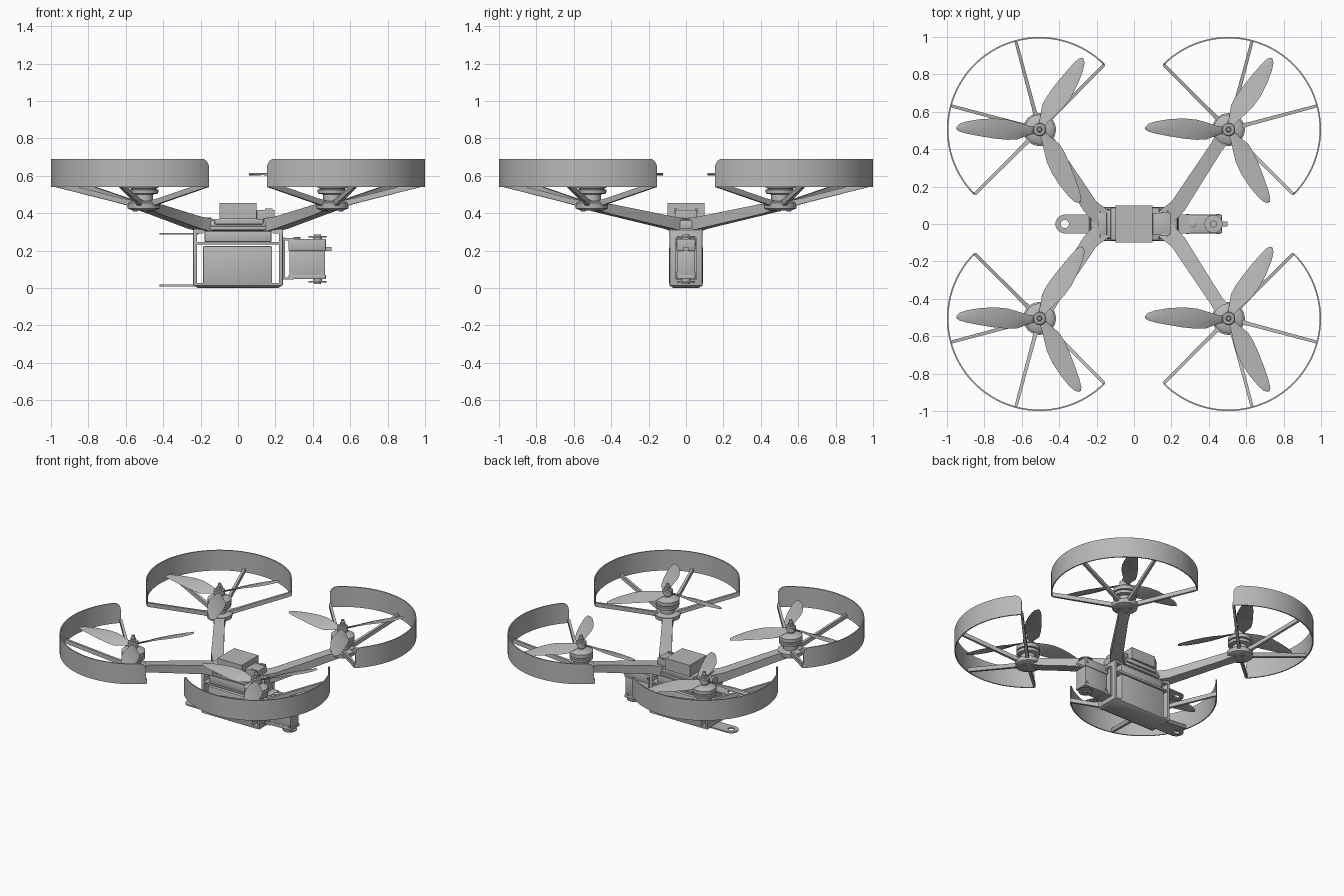
import bpy, bmesh
from math import pi, sin, cos, radians, sqrt
from mathutils import Vector

old = bpy.data.objects.get("Cube")
if old:
    bpy.data.objects.remove(old, do_unlink=True)

grey = bpy.data.materials.new("plain grey")
grey.use_nodes = True
COLOUR = (0.48, 0.48, 0.48, 1)
grey.diffuse_color = COLOUR
grey.node_tree.nodes["Principled BSDF"].inputs["Base Color"].default_value = COLOUR


def finish(name, bm):
    bmesh.ops.recalc_face_normals(bm, faces=bm.faces)
    mesh = bpy.data.meshes.new(name)
    bm.to_mesh(mesh)
    bm.free()
    mesh.materials.append(grey)
    for p in mesh.polygons:
        p.use_smooth = True
    mesh.set_sharp_from_angle(angle=radians(35))
    ob = bpy.data.objects.new(name, mesh)
    bpy.context.collection.objects.link(ob)
    return ob


def loft(name, sections, loop=False):
    """Skin a row of equal closed sections, capped or joined into a loop."""
    bm = bmesh.new()
    rings = [[bm.verts.new(p) for p in s] for s in sections]
    n = len(rings[0])
    pairs = list(zip(rings, rings[1:]))
    if loop:
        pairs.append((rings[-1], rings[0]))
    for a, b in pairs:
        for i in range(n):
            j = (i + 1) % n
            bm.faces.new((a[i], a[j], b[j], b[i]))
    if not loop:
        bm.faces.new(rings[0])
        bm.faces.new(rings[-1])
    return finish(name, bm)


def circle(x, y, z, r, n=32):
    return [Vector((x + r * cos(2 * pi * i / n), y + r * sin(2 * pi * i / n), z)) for i in range(n)]


def turned(name, x, y, profile, n=32):
    return loft(name, [circle(x, y, z, r, n) for r, z in profile])


def box(name, xs, ys, zs, bevel=0.0):
    bm = bmesh.new()
    bmesh.ops.create_cube(bm, size=1)
    for v in bm.verts:
        v.co = [lim[0] if c < 0 else lim[1] for c, lim in zip(v.co, (xs, ys, zs))]
    if bevel:
        bmesh.ops.bevel(bm, geom=bm.edges[:], offset=bevel, segments=2, profile=0.5, affect='EDGES')
    return finish(name, bm)


def beam(name, stations):
    """Bar of rectangular section; stations are (point, width, height)."""
    sections = []
    for k, (p, w, h) in enumerate(stations):
        before = Vector(stations[max(k - 1, 0)][0])
        after = Vector(stations[min(k + 1, len(stations) - 1)][0])
        d = after - before
        side = Vector((-d.y, d.x, 0)).normalized() * w / 2
        up = Vector((0, 0, h / 2))
        p = Vector(p)
        sections.append([p + side + up, p - side + up, p - side - up, p + side - up])
    return loft(name, sections)


# Rotor units
HUB, RING, LOW, HIGH = 0.505, 0.495, 0.54, 0.69


def guard(name, cx, cy, mid):
    """Half-circle guard with rounded upper ends."""
    corner, sections = 0.05, []
    half, count = pi / 2, 96
    for k in range(count + 1):
        t = -cos(pi * k / count)
        s = (1 - abs(t)) * half * RING
        drop = corner - sqrt(max(0, corner ** 2 - (corner - s) ** 2)) if s < corner else 0
        a = mid + t * half
        sections.append([(cx + r * cos(a), cy + r * sin(a), z) for r, z in
                         ((RING, LOW), (RING, HIGH - drop), (RING - 0.008, HIGH - drop), (RING - 0.008, LOW))])
    loft(name, sections)


def blade(name, cx, cy, angle):
    # radius, leading edge, trailing edge, pitch in degrees
    shape = [(0.015, 0.016, -0.02, 30), (0.06, 0.022, -0.035, 28), (0.12, 0.042, -0.058, 23),
             (0.17, 0.056, -0.058, 19), (0.24, 0.062, -0.05, 15), (0.32, 0.056, -0.036, 11),
             (0.39, 0.044, -0.022, 8), (0.43, 0.03, -0.01, 7), (0.445, 0.014, 0.002, 6)]
    out = Vector((cos(angle), sin(angle), 0))
    lead = Vector((sin(angle), -cos(angle), 0))
    sections = []
    for r, a, b, pitch in shape:
        chord = lead * cos(radians(pitch)) + Vector((0, 0, sin(radians(pitch))))
        normal = out.cross(chord)
        mid, thick = (a + b) / 2, 0.006
        base = Vector((cx, cy, 0.607)) + out * r
        sections.append([base + chord * a, base + chord * mid + normal * thick,
                         base + chord * b, base + chord * mid - normal * thick])
    loft(name, sections)


for sx, sy, where in ((1, -1, "front_left"), (-1, -1, "front_right"),
                      (1, 1, "back_left"), (-1, 1, "back_right")):
    cx, cy = sx * HUB, sy * HUB
    mid = Vector((1, 0)).angle_signed(Vector((sx, sy))) * -1
    guard("guard_" + where, cx, cy, mid)
    for k in range(4):
        a = mid + radians(-90 + 60 * k)
        d = Vector((cos(a), sin(a), 0))
        c = Vector((cx, cy, 0))
        z = Vector((0, 0, 1))
        beam(f"strut_{where}_{k}", [(c + d * 0.04 + z * 0.445, 0.03, 0.035),
                                    (c + d * 0.12 + z * 0.465, 0.02, 0.03),
                                    (c + d * 0.488 + z * 0.555, 0.016, 0.03)])
    # Arm bending up from the hull to the motor
    beam("arm_" + where, [((sx * 0.17, sy * 0.035, 0.335), 0.1, 0.07),
                          ((sx * 0.235, sy * 0.095, 0.35), 0.085, 0.065),
                          ((sx * 0.44, sy * 0.41, 0.42), 0.07, 0.055),
                          ((sx * 0.49, sy * 0.485, 0.435), 0.085, 0.045)])
    turned("motor_mount_" + where, cx, cy, [(0.06, 0.415), (0.085, 0.425), (0.088, 0.455), (0.065, 0.465)])
    turned("motor_" + where, cx, cy, [(0.05, 0.46), (0.05, 0.5), (0.078, 0.505), (0.08, 0.525), (0.068, 0.527),
                                      (0.068, 0.533), (0.08, 0.535), (0.08, 0.562), (0.06, 0.575), (0.022, 0.578)])
    turned("propeller_hub_" + where, cx, cy, [(0.022, 0.57), (0.022, 0.588), (0.036, 0.59), (0.036, 0.625),
                                              (0.03, 0.63), (0.012, 0.631), (0.012, 0.67), (0.008, 0.675)], 24)
    turned("propeller_nut_" + where, cx, cy, [(0.021, 0.63), (0.021, 0.65)], 6)
    for k in range(3):
        blade(f"blade_{where}_{k}", cx, cy, radians(60 + 120 * k))
        a = mid + radians(60 + 120 * k)
        turned(f"mount_screw_{where}_{k}", cx + 0.045 * cos(a), cy + 0.045 * sin(a),
               [(0.012, 0.409), (0.012, 0.42)], 12)

# Hull deck between the arms
box("deck", (-0.235, 0.235), (-0.08, 0.08), (0.305, 0.365), 0.015)
box("deck_lower_step", (-0.18, 0.18), (-0.085, 0.085), (0.245, 0.305), 0.008)
box("deck_front_step", (-0.15, 0.15), (-0.09, 0.09), (0.31, 0.33), 0.004)
box("deck_front_louvre", (-0.125, 0.135), (-0.088, 0.088), (0.34, 0.37), 0.005)
box("top_box", (-0.1, 0.1), (-0.098, 0.098), (0.37, 0.455))
box("rear_top_box", (0.1, 0.195), (-0.06, 0.06), (0.36, 0.418), 0.004)
box("side_top_box", (-0.19, -0.145), (-0.06, 0.06), (0.36, 0.378), 0.004)
for s in (-1, 1):
    box(f"top_clip_{s}", (0.145, 0.185), (s * 0.055 - 0.008, s * 0.055 + 0.008), (0.4, 0.425))

# Cradle around the battery: two end walls joined by gussets, rails and a tray
for s, side in ((-1, "right"), (1, "left")):
    box("cradle_wall_" + side, sorted((s * 0.218, s * 0.24)), (-0.088, 0.088), (0.012, 0.31), 0.006)
    loft("cradle_gusset_" + side, [[(s * 0.24, y, 0.29), (s * 0.24, y, 0.31), (s * 0.18, y * 0.8, 0.375),
                                    (s * 0.15, y * 0.8, 0.33), (s * 0.19, y, 0.29)] for y in (-0.09, 0.09)])
box("cradle_top_rail", (-0.23, 0.23), (-0.085, 0.085), (0.232, 0.247), 0.004)
tray = [(0.215, 0.068, 0.0), (0.235, 0.088, 0.012), (0.235, 0.088, 0.026)]
loft("cradle_tray", [[(-x, -y, z), (x, -y, z), (x, y, z), (-x, y, z)] for x, y, z in tray])
box("battery", (-0.188, 0.183), (-0.09, 0.09), (0.016, 0.224), 0.008)

# Fork of two drilled lugs on the right end
eye = -0.37
for z, name in ((0.29, "upper_lug"), (0.014, "lower_lug")):
    outer = []
    for p in circle(0, 0, 0, 1, 40):
        t = 0.05 if p.x <= 0 else min(0.16 / p.x, 0.05 / max(abs(p.y), 0.001))
        outer.append(p * t)
    inner = circle(0, 0, 0, 0.022, 40)
    loft(name, [[p + Vector((eye, 0, z + h)) for p in pts] for pts, h in
                ((outer, -0.005), (outer, 0.005), (inner, 0.005), (inner, -0.005))], loop=True)

# Servo on the left end
box("servo_lower_body", (0.275, 0.465), (-0.048, 0.048), (0.055, 0.2), 0.004)
box("servo_upper_body", (0.27, 0.47), (-0.05, 0.05), (0.2, 0.262), 0.004)
box("servo_bottom_cap", (0.27, 0.47), (-0.05, 0.05), (0.048, 0.07), 0.004)
box("servo_bracket_wall", (0.24, 0.252), (-0.055, 0.055), (0.045, 0.27))
for z, name in ((0.05, "lower"), (0.26, "upper")):
    box(f"servo_bracket_{name}_flange", (0.245, 0.3), (-0.05, 0.05), (z - 0.006, z + 0.006))
box("cable_peg", (0.465, 0.5), (-0.014, 0.014), (0.198, 0.218))
turned("upper_horn", 0.425, 0, [(0.025, 0.255), (0.025, 0.27), (0.048, 0.27), (0.048, 0.278), (0.018, 0.279), (0.018, 0.287)])
turned("lower_horn", 0.425, 0, [(0.018, 0.02), (0.018, 0.028), (0.048, 0.029), (0.048, 0.037), (0.025, 0.037), (0.025, 0.055)])
turned("servo_boss", 0.315, 0, [(0.02, 0.255), (0.02, 0.268), (0.014, 0.272)], 20)
for s in (-1, 1):
    for x in (0.285, 0.45):
        for z in (0.075, 0.235):
            box(f"servo_rivet_{s}_{x}_{z}", (x - 0.008, x + 0.008), sorted((s * 0.045, s * 0.054)), (z - 0.008, z + 0.008))
